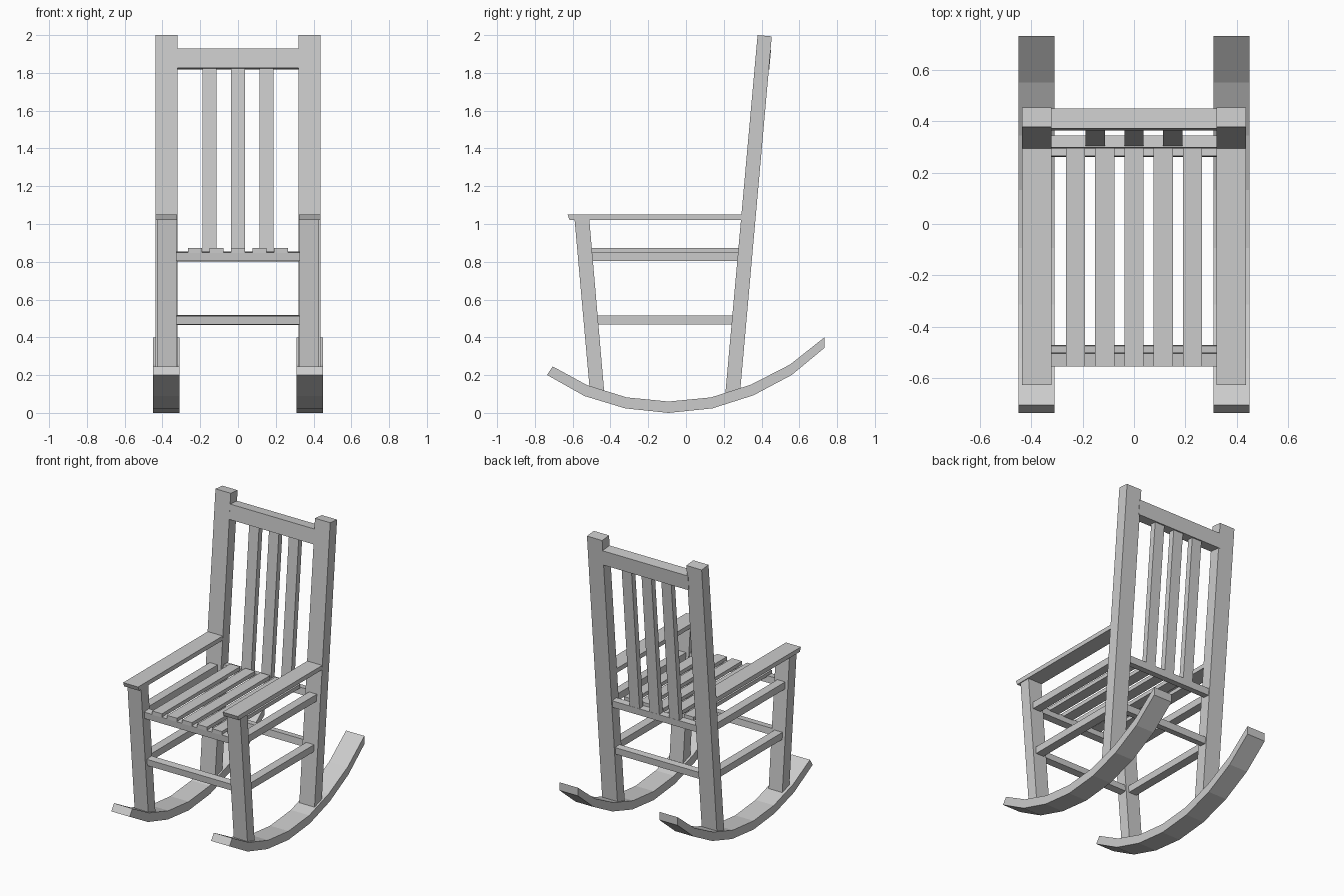
import bpy, bmesh

if "Cube" in bpy.data.objects:
    bpy.data.objects.remove(bpy.data.objects["Cube"])


def prism(name, profile, x0, x1):
    """Extrude a closed (y, z) profile from x0 to x1."""
    bm = bmesh.new()
    face = bm.faces.new([bm.verts.new((x0, y, z)) for y, z in profile])
    ext = bmesh.ops.extrude_face_region(bm, geom=[face])
    verts = [g for g in ext["geom"] if isinstance(g, bmesh.types.BMVert)]
    bmesh.ops.translate(bm, verts=verts, vec=(x1 - x0, 0, 0))
    bmesh.ops.recalc_face_normals(bm, faces=bm.faces)
    me = bpy.data.meshes.new(name)
    bm.to_mesh(me)
    bm.free()
    ob = bpy.data.objects.new(name, me)
    bpy.context.collection.objects.link(ob)
    return ob


def pair(name, profile, x0, x1):
    """Same part on the left and right side."""
    prism(name + "_right", profile, x0, x1)
    prism(name + "_left", profile, -x1, -x0)


def box(y0, y1, z0, z1):
    return [(y0, z0), (y1, z0), (y1, z1), (y0, z1)]


def leaning(y0, y1, z0, z1, lean):
    """Rectangle tilted along a leaning leg; y0, y1 and z1 are at its top."""
    dy, drop = (z1 - z0) * lean, (y1 - y0) * lean
    return [(y0 - dy, z0), (y1 - dy, z0 - drop), (y1, z1 - drop), (y0, z1)]


BACK, FRONT = 0.089, -0.091  # lean of the rear and front legs

# curved rockers
bottom = [(-0.736, 0.204), (-0.537, 0.092), (-0.322, 0.027), (-0.093, 0.003),
          (0.14, 0.027), (0.357, 0.096), (0.56, 0.204), (0.733, 0.347)]
top = [(0.733, 0.4), (0.551, 0.256), (0.345, 0.15), (0.133, 0.082),
       (-0.093, 0.06), (-0.314, 0.082), (-0.524, 0.147), (-0.706, 0.246)]
# lowest point sits on the ground
pair("rocker", [(y, z - 0.003) for y, z in bottom] + top, 0.31, 0.45)

# legs
pair("back_post", [(0.207, 0.088), (0.284, 0.085), (0.454, 1.993), (0.379, 2.0)],
     0.321, 0.437)
pair("front_leg", [(-0.509, 0.115), (-0.432, 0.1), (-0.512, 1.025), (-0.59, 1.025)],
     0.326, 0.43)

# armrests
pair("armrest", [(-0.616, 1.02), (0.31, 1.02), (0.313, 1.05), (-0.627, 1.05)],
     0.322, 0.436)

# side rails between the legs
pair("seat_side_rail", box(-0.53, 0.31, 0.803, 0.851), 0.348, 0.408)
pair("lower_side_rail", box(-0.50, 0.28, 0.467, 0.515), 0.348, 0.408)

# cross rails
prism("front_seat_rail", leaning(-0.555, -0.505, 0.803, 0.849, FRONT), -0.34, 0.34)
prism("back_seat_rail", leaning(0.299, 0.345, 0.805, 0.852, BACK), -0.34, 0.34)
prism("front_lower_rail", leaning(-0.525, -0.475, 0.467, 0.512, FRONT), -0.34, 0.34)
prism("back_lower_rail", leaning(0.266, 0.312, 0.47, 0.517, BACK), -0.34, 0.34)
prism("top_rail", leaning(0.373, 0.45, 1.826, 1.928, BACK), -0.33, 0.33)

# seat slats
for i in range(-2, 3):
    x = i * 0.114
    prism("seat_slat", box(-0.555, 0.296, 0.847, 0.873), x - 0.0375, x + 0.0375)

# back slats
for i in range(-1, 2):
    x = i * 0.151
    prism("back_slat", leaning(0.393, 0.432, 0.84, 1.84, BACK), x - 0.0375, x + 0.0375)
